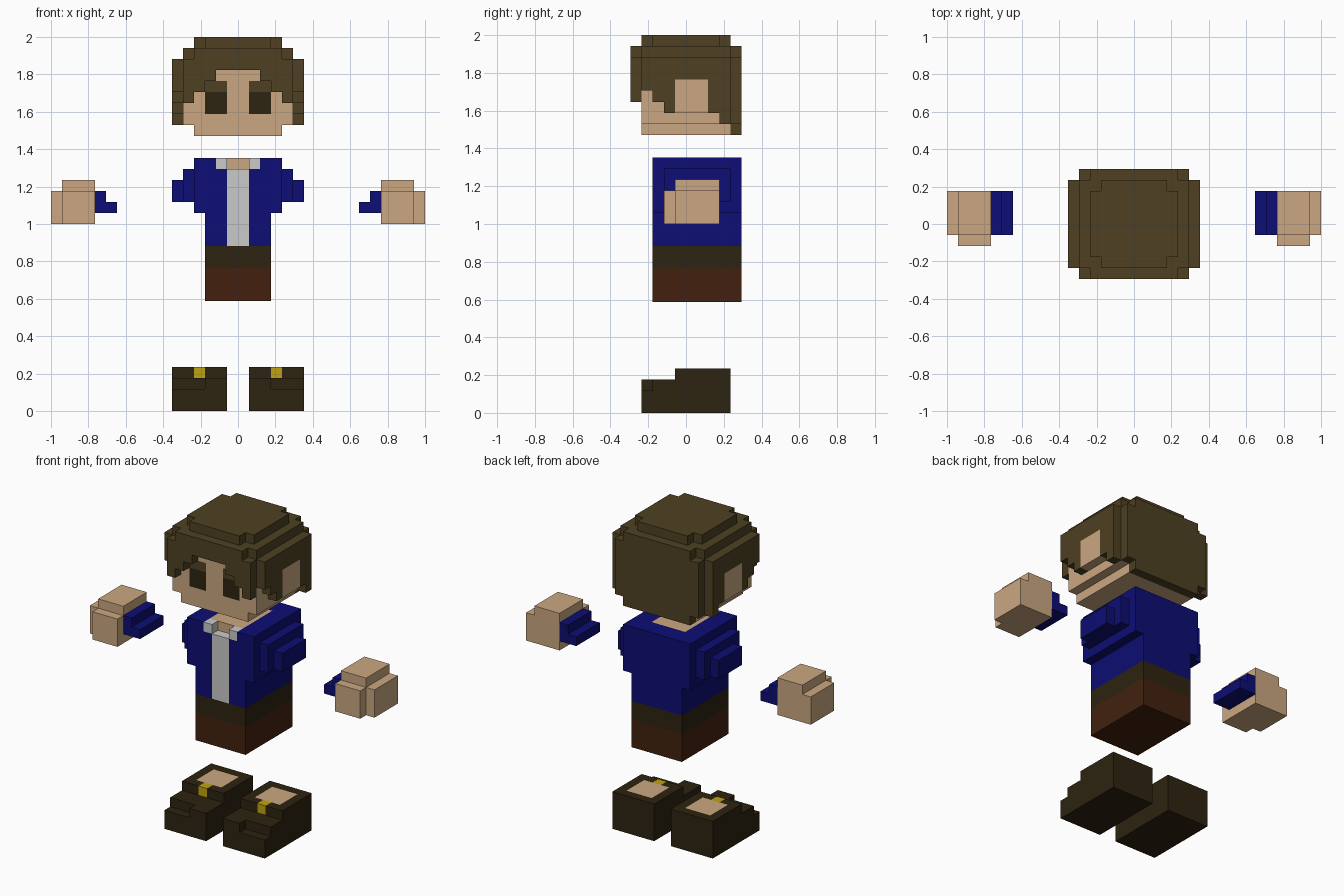
import bpy, bmesh, math
from mathutils import Vector

if "Cube" in bpy.data.objects:
    bpy.data.objects.remove(bpy.data.objects["Cube"])

U = 2 / 34  # one block


def lin(c):
    c /= 255
    return c / 12.92 if c <= 0.04045 else ((c + 0.055) / 1.055) ** 2.4


COLOURS = {
    "hair_brown": (78, 65, 34), "skin": (202, 167, 129), "dark_brown": (45, 35, 16),
    "jacket_blue": (13, 13, 117), "shirt_white": (202, 202, 202),
    "trouser_brown": (66, 33, 14), "buckle_gold": (192, 164, 14),
}
NAMES = list(COLOURS)
MATS = []
for n, rgb in COLOURS.items():
    m = bpy.data.materials.new(n)
    m.diffuse_color = (*[lin(c) for c in rgb], 1)
    m.use_nodes = True
    m.node_tree.nodes["Principled BSDF"].inputs["Base Color"].default_value = m.diffuse_color
    MATS.append(m)
HAIR, SKIN, DARK, BLUE, WHITE, BROWN, GOLD = range(7)


def fill(cells, col, x, y, z, mirror=False):
    """Fill a box of blocks with a colour, optionally also on the -x side."""
    for i in range(*x):
        for j in range(*y):
            for k in range(*z):
                cells[i, j, k] = col
                if mirror:
                    cells[-1 - i, j, k] = col


def build(name, cells, flip=False):
    """Make the outer skin of the blocks, merging flat areas of one colour."""
    if flip:
        cells = {(-1 - i, j, k): c for (i, j, k), c in cells.items()}
    bm = bmesh.new()
    verts = {}
    used = sorted(set(cells.values()))
    for cell, col in cells.items():
        for a in range(3):
            for s in (0, 1):
                nb = list(cell)
                nb[a] += 2 * s - 1
                if tuple(nb) in cells:
                    continue
                corners = []
                for u, v in ((0, 0), (1, 0), (1, 1), (0, 1)):
                    p = list(cell)
                    p[a] += s
                    p[(a + 1) % 3] += u
                    p[(a + 2) % 3] += v
                    p = tuple(p)
                    if p not in verts:
                        verts[p] = bm.verts.new(Vector(p) * U)
                    corners.append(verts[p])
                f = bm.faces.new(corners if s else corners[::-1])
                f.material_index = used.index(col)
    bmesh.ops.dissolve_limit(bm, angle_limit=math.radians(1), verts=bm.verts[:],
                             edges=bm.edges[:], delimit={'MATERIAL'})
    me = bpy.data.meshes.new(name)
    bm.to_mesh(me)
    bm.free()
    for c in used:
        me.materials.append(MATS[c])
    bpy.context.collection.objects.link(bpy.data.objects.new(name, me))


# Head: face core with eyes and brows
head = {}
fill(head, SKIN, (-4, 4), (-4, 4), (25, 26))
fill(head, SKIN, (-5, 5), (-4, 4), (26, 32))
fill(head, DARK, (1, 3), (-4, -3), (27, 29), True)
fill(head, HAIR, (1, 3), (-4, -3), (29, 30), True)
# Stepped fringe: inner edge, outer edge, lowest block
for x0, x1, z in ((0, 2, 31), (2, 3, 30), (3, 4, 29), (4, 5, 28)):
    fill(head, HAIR, (x0, x1), (-5, -4), (z, 32), True)
# Side hair with stepped lower edge, and the ears
for y0, y1, z in ((-4, -3, 29), (-3, -2, 28), (-2, 3, 27), (3, 4, 26)):
    fill(head, HAIR, (5, 6), (y0, y1), (z, 32), True)
fill(head, SKIN, (5, 6), (-1, 2), (27, 30), True)
# Back hair and stepped crown
fill(head, HAIR, (-5, 5), (4, 5), (26, 32))
fill(head, HAIR, (-4, 4), (4, 5), (25, 26))
fill(head, HAIR, (-5, 5), (-4, 4), (32, 33))
fill(head, HAIR, (-4, 4), (-5, 5), (32, 33))
fill(head, HAIR, (-4, 4), (-3, 3), (33, 34))
fill(head, HAIR, (-3, 3), (-4, 4), (33, 34))
build("head", head)

# Torso: trousers, belt, jacket, stepped shoulders
torso = {}
fill(torso, BROWN, (-3, 3), (-3, 5), (10, 13))
fill(torso, DARK, (-3, 3), (-3, 5), (13, 15))
fill(torso, BLUE, (-3, 3), (-3, 5), (15, 23))
fill(torso, BLUE, (3, 4), (-3, 5), (18, 23), True)
fill(torso, BLUE, (4, 5), (-2, 4), (19, 22), True)
fill(torso, BLUE, (5, 6), (-1, 3), (19, 21), True)
# Shirt front, collar tabs and neck opening
fill(torso, WHITE, (-1, 1), (-3, -2), (15, 22))
fill(torso, WHITE, (1, 2), (-3, -2), (22, 23), True)
fill(torso, SKIN, (-2, 2), (-2, 3), (22, 23))
for i in (-1, 0):
    del torso[i, -3, 22]
build("torso", torso)

# Hand with sleeve cuff
hand = {}
fill(hand, SKIN, (13, 17), (-1, 3), (17, 20))
fill(hand, SKIN, (13, 16), (-2, -1), (17, 20))
fill(hand, SKIN, (13, 16), (-1, 3), (20, 21))
fill(hand, BLUE, (11, 13), (-1, 3), (18, 19))
fill(hand, BLUE, (12, 13), (-1, 3), (19, 20))

# Shoe with ankle opening and buckle
shoe = {}
fill(shoe, DARK, (1, 6), (-4, 4), (0, 2))
fill(shoe, DARK, (1, 6), (-3, 4), (2, 3))
fill(shoe, DARK, (1, 3), (-4, -3), (2, 3))
fill(shoe, DARK, (1, 6), (-1, 4), (3, 4))
fill(shoe, SKIN, (2, 5), (0, 3), (3, 4))
fill(shoe, GOLD, (3, 4), (-1, 0), (3, 4))

for side, flip in (("left", False), ("right", True)):
    build(side + "_hand", hand, flip)
    build(side + "_shoe", shoe, flip)
